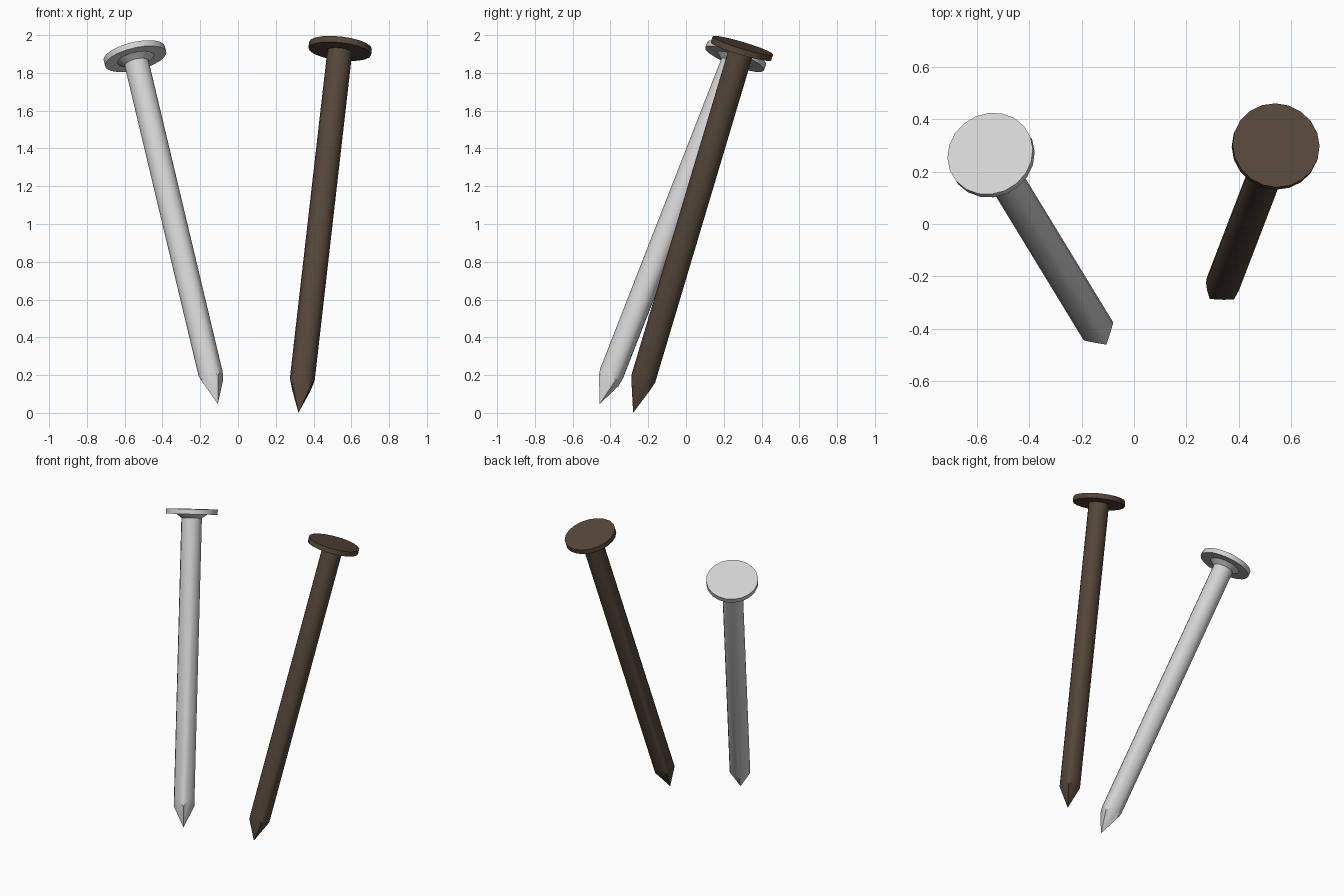
import bpy, bmesh, math
from mathutils import Vector, Matrix

if "Cube" in bpy.data.objects:
    bpy.data.objects.remove(bpy.data.objects["Cube"])

R, TIP, LENGTH, HEAD_R, HEAD_T = 0.066, 0.19, 2.042, 0.167, 0.033


def material(name, rgb):
    m = bpy.data.materials.new(name)
    m.diffuse_color = (*rgb, 1)
    m.use_nodes = True
    m.node_tree.nodes["Principled BSDF"].inputs["Base Color"].default_value = m.diffuse_color
    return m


def ring(bm, n, r, z):
    """Ring of vertices; z is a function of the angle."""
    angles = [2 * math.pi * i / n for i in range(n)]
    return [bm.verts.new((r * math.cos(a), r * math.sin(a), z(a))) for a in angles]


def bridge(bm, low, high):
    n = len(low)
    for i in range(n):
        j = (i + 1) % n
        bm.faces.new((low[i], low[j], high[j], high[i]))


def finish(bm, name, mat, matrix):
    bmesh.ops.recalc_face_normals(bm, faces=bm.faces)
    mesh = bpy.data.meshes.new(name)
    bm.to_mesh(mesh)
    bm.free()
    mesh.materials.append(mat)
    ob = bpy.data.objects.new(name, mesh)
    bpy.context.collection.objects.link(ob)
    ob.matrix_world = matrix
    bpy.ops.object.select_all(action='DESELECT')
    ob.select_set(True)
    bpy.context.view_layer.objects.active = ob
    bpy.ops.object.shade_smooth_by_angle(angle=math.radians(30))


def nail(name, mat, tip, top, spin, flare):
    axis = (Vector(top) - Vector(tip)).normalized()
    turn = Vector((0, 0, 1)).rotation_difference(axis).to_matrix().to_4x4()
    matrix = Matrix.Translation(tip) @ turn @ Matrix.Rotation(math.radians(spin), 4, 'Z')
    under = LENGTH - HEAD_T

    # shaft with a four-sided cut point, whose flat cuts scallop the round shaft
    bm = bmesh.new()
    n = 16
    apex = bm.verts.new((0, 0, 0))
    low = ring(bm, n, R, lambda a: TIP * max(abs(math.cos(a)), abs(math.sin(a))))
    for i in range(n):
        bm.faces.new((apex, low[(i + 1) % n], low[i]))
    neck = ring(bm, n, R, lambda a: under - (0.025 if flare else 0))
    bridge(bm, low, neck)
    if flare:
        collar = ring(bm, n, 0.1, lambda a: under)
        bridge(bm, neck, collar)
        neck = collar
    bm.faces.new(neck)
    finish(bm, name + "_shaft", mat, matrix)

    # flat round head
    bm = bmesh.new()
    bottom = ring(bm, 20, HEAD_R, lambda a: under)
    upper = ring(bm, 20, HEAD_R, lambda a: LENGTH)
    bridge(bm, bottom, upper)
    bm.faces.new(bottom)
    bm.faces.new(upper)
    finish(bm, name + "_head", mat, matrix)


steel = material("light_steel", (0.65, 0.65, 0.65))
rust = material("dark_brown", (0.093, 0.064, 0.043))
nail("steel_nail", steel, (-0.107, -0.457, 0.047), (-0.55, 0.27, 1.907), -14, True)
nail("brown_nail", rust, (0.32, -0.28, 0.0), (0.543, 0.302, 1.95), 0, False)
